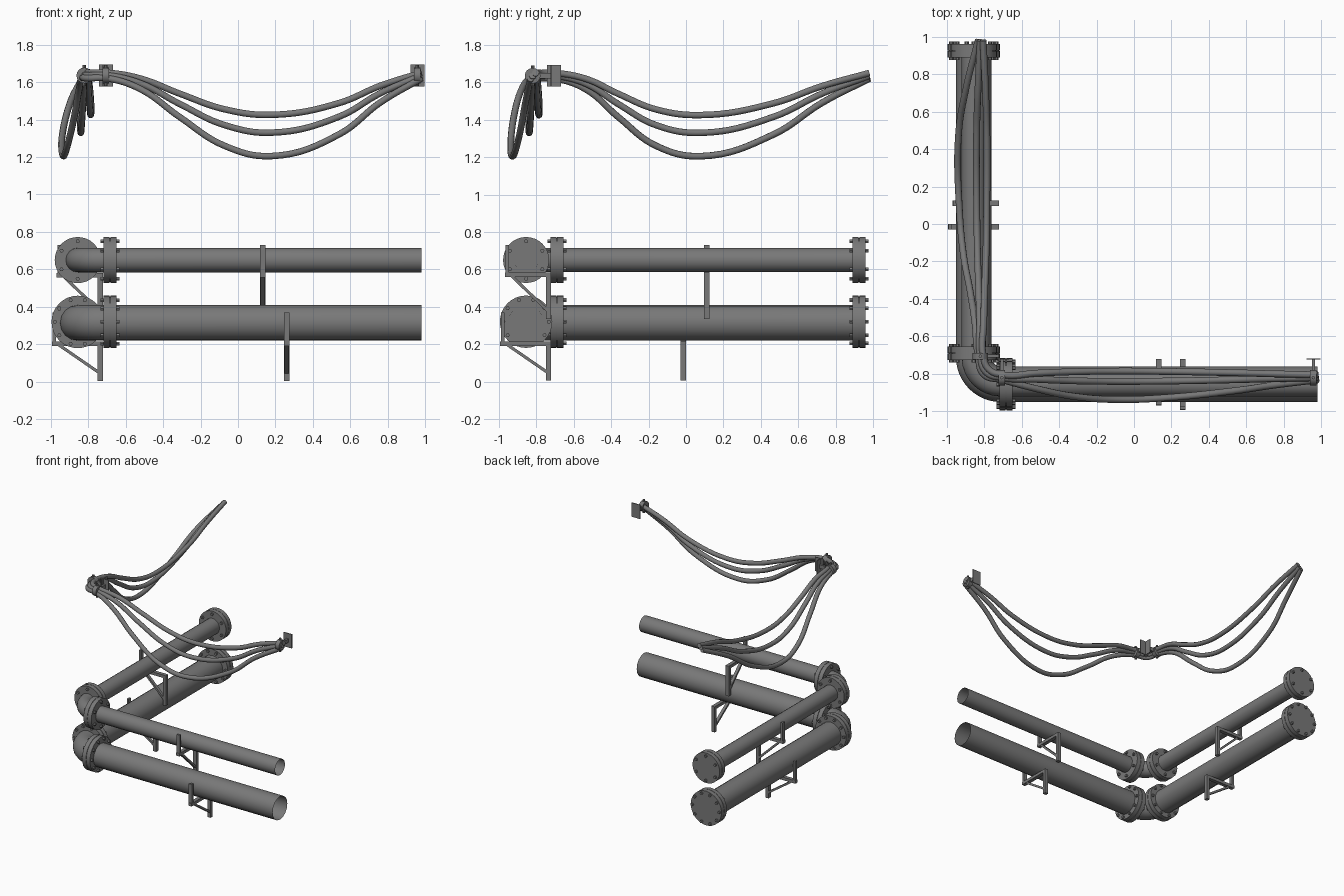
import bpy, bmesh, math
from mathutils import Matrix, Vector

if "Cube" in bpy.data.objects:
    bpy.data.objects.remove(bpy.data.objects["Cube"], do_unlink=True)

grey = bpy.data.materials.new("dull grey metal")
grey.use_nodes = True
COLOUR = (0.19, 0.19, 0.19, 1)
grey.diffuse_color = COLOUR
grey.node_tree.nodes["Principled BSDF"].inputs["Base Color"].default_value = COLOUR

AXIS = -0.855       # pipe centreline across each run
CABLE = -0.82       # cable bundle line across each run
SWAP = Matrix(((0, 1, 0, 0), (1, 0, 0, 0), (0, 0, 1, 0), (0, 0, 0, 1)))


def link(name, mesh):
    mesh.materials.clear()
    mesh.materials.append(grey)
    obj = bpy.data.objects.new(name, mesh)
    bpy.context.collection.objects.link(obj)
    return obj


def finish(name, bm, run):
    """Parts are built along x; the side run is the same part with x and y swapped."""
    if run == "side":
        bm.transform(SWAP)
        bmesh.ops.reverse_faces(bm, faces=bm.faces[:])
    for face in bm.faces:
        face.smooth = True
    mesh = bpy.data.meshes.new(name)
    bm.to_mesh(mesh)
    bm.free()
    mesh.set_sharp_from_angle(angle=math.radians(35))
    return link(f"{run}_{name}", mesh)


def cylinder(bm, centre, radius, length, sides, axis="X"):
    turn = Matrix.Rotation(math.pi / 2, 4, "Y") if axis == "X" else Matrix()
    bmesh.ops.create_cone(bm, cap_ends=True, segments=sides, radius1=radius, radius2=radius,
                          depth=length, matrix=Matrix.Translation(centre) @ turn)


def box(bm, centre, size, tilt=0):
    m = Matrix.Translation(centre) @ Matrix.Rotation(tilt, 4, "X") @ Matrix.Diagonal((*size, 1))
    bmesh.ops.create_cube(bm, size=1, matrix=m)


def tube(name, points, radius, poly, caps, sides):
    """Sweep a round section along a path and keep the result as a mesh."""
    curve = bpy.data.curves.new(name, "CURVE")
    curve.dimensions = "3D"
    curve.bevel_depth = radius
    curve.bevel_resolution = sides
    curve.use_fill_caps = caps
    curve.resolution_u = 8
    spline = curve.splines.new("POLY" if poly else "BEZIER")
    dots = spline.points if poly else spline.bezier_points
    dots.add(len(points) - 1)
    for dot, p in zip(dots, points):
        if poly:
            dot.co = (*p, 1)
        else:
            dot.co = p
            dot.handle_left_type = dot.handle_right_type = "AUTO"
    helper = bpy.data.objects.new("path", curve)
    bpy.context.collection.objects.link(helper)
    graph = bpy.context.evaluated_depsgraph_get()
    mesh = bpy.data.meshes.new_from_object(helper.evaluated_get(graph))
    bpy.data.objects.remove(helper, do_unlink=True)
    for face in mesh.polygons:
        face.use_smooth = True
    mesh.set_sharp_from_angle(angle=math.radians(40))
    link(name, mesh)


def pipe(name, z, radius):
    bend = -0.71
    r = bend - AXIS
    path = [(0.98, AXIS, z)]
    for i in range(13):
        a = math.radians(270 - 90 * i / 12)
        path.append((bend + r * math.cos(a), bend + r * math.sin(a), z))
    path.append((AXIS, 0.94, z))
    tube(name, path, radius, True, False, 6)


def flange(name, run, along, z, radius, bolt_ring, bolts, start):
    bm = bmesh.new()
    for side in (-1, 1):
        cylinder(bm, (along + side * 0.0185, AXIS, z), radius, 0.034, 32)
    cylinder(bm, (along, AXIS, z), radius * 0.96, 0.01, 32)
    for i in range(bolts):
        a = start + math.tau * i / bolts
        spot = (along, AXIS + bolt_ring * math.cos(a), z + bolt_ring * math.sin(a))
        cylinder(bm, spot, 0.011, 0.1, 6)
    finish(name, bm, run)


def bracket(name, run, along, outer, arm_z, bottom, stub_top):
    bm = bmesh.new()
    w, inner = 0.03, -0.735
    # wall post, arm below the pipe, outer stop and diagonal brace
    box(bm, (along, inner, (bottom + arm_z) / 2), (w, w * 0.9, arm_z - bottom))
    box(bm, (along, (outer + inner) / 2, arm_z - 0.012), (w, inner - outer + w * 0.9, 0.024))
    box(bm, (along, outer, (arm_z + stub_top) / 2 - 0.01), (w, 0.018, stub_top - arm_z + 0.02))
    low, high = Vector((along, inner, bottom + 0.04)), Vector((along, outer + 0.02, arm_z - 0.015))
    d = high - low
    box(bm, (low + high) / 2, (w * 0.8, d.length, 0.016), math.atan2(d.z, d.y))
    finish(name, bm, run)


# Two pipes turning the corner, open at the front run's end
pipe("upper_pipe", 0.65, 0.065)
pipe("lower_pipe", 0.315, 0.095)

# Bolted flanges beside the elbow and on the far end of the side run
for run, along, label in (("front", -0.683, "elbow"), ("side", -0.69, "elbow"), ("side", 0.925, "end")):
    flange(f"upper_{label}_flange", run, along, 0.65, 0.123, 0.1, 6, math.pi / 2)
    flange(f"lower_{label}_flange", run, along, 0.32, 0.14, 0.122, 10, 0)

# Triangular wall brackets
for run, upper, lower in (("front", 0.132, 0.26), ("side", 0.11, -0.015)):
    bracket("upper_bracket", run, upper, -0.955, 0.582, 0.335, 0.73)
    bracket("lower_bracket", run, lower, -0.98, 0.215, 0.005, 0.37)

# Sagging cables: position along the span, share of sag, share of sideways swing per run
ALONG = (-0.70, -0.52, -0.31, -0.07, 0.18, 0.54, 0.76, 0.98)
SAG = (0, 0.14, 0.5, 0.87, 1, 0.72, 0.31, 0)
FRONT_SWING = (0, 0.45, 0.85, 1, 0.9, 0.55, 0.25, 0)
SIDE_SWING = (0, 0.15, 0.4, 0.75, 0.95, 1, 0.6, 0)
for label, top, sag, swing, offset in (("upper", 1.65, 0.225, -0.02, 0.015),
                                       ("middle", 1.635, 0.305, 0.02, 0.0),
                                       ("lower", 1.62, 0.415, 0.105, -0.012)):
    line = CABLE + offset
    front = [(a, line - swing * w, top - sag * s) for a, s, w in zip(ALONG, SAG, FRONT_SWING)]
    side = [(line - swing * w, a - 0.1 * s, top - sag * s) for a, s, w in zip(ALONG, SAG, SIDE_SWING)]
    corner = (line + 0.03, line + 0.03, top)
    tube(f"{label}_cable", front[::-1] + [corner] + side, 0.018, False, True, 3)

# Cable clamps with stem, wall plate and upright bolt
for run, along, label in (("front", -0.705, "corner"), ("side", -0.705, "corner"), ("front", 0.957, "end")):
    bm = bmesh.new()
    cylinder(bm, (along, CABLE, 1.635), 0.042, 0.035, 16)
    cylinder(bm, (along, CABLE, 1.635), 0.009, 0.11, 8, "Z")
    box(bm, (along, -0.77, 1.635), (0.016, 0.1, 0.03))
    box(bm, (along, -0.72, 1.635), (0.075, 0.007, 0.115))
    finish(f"{label}_cable_clamp", bm, run)
